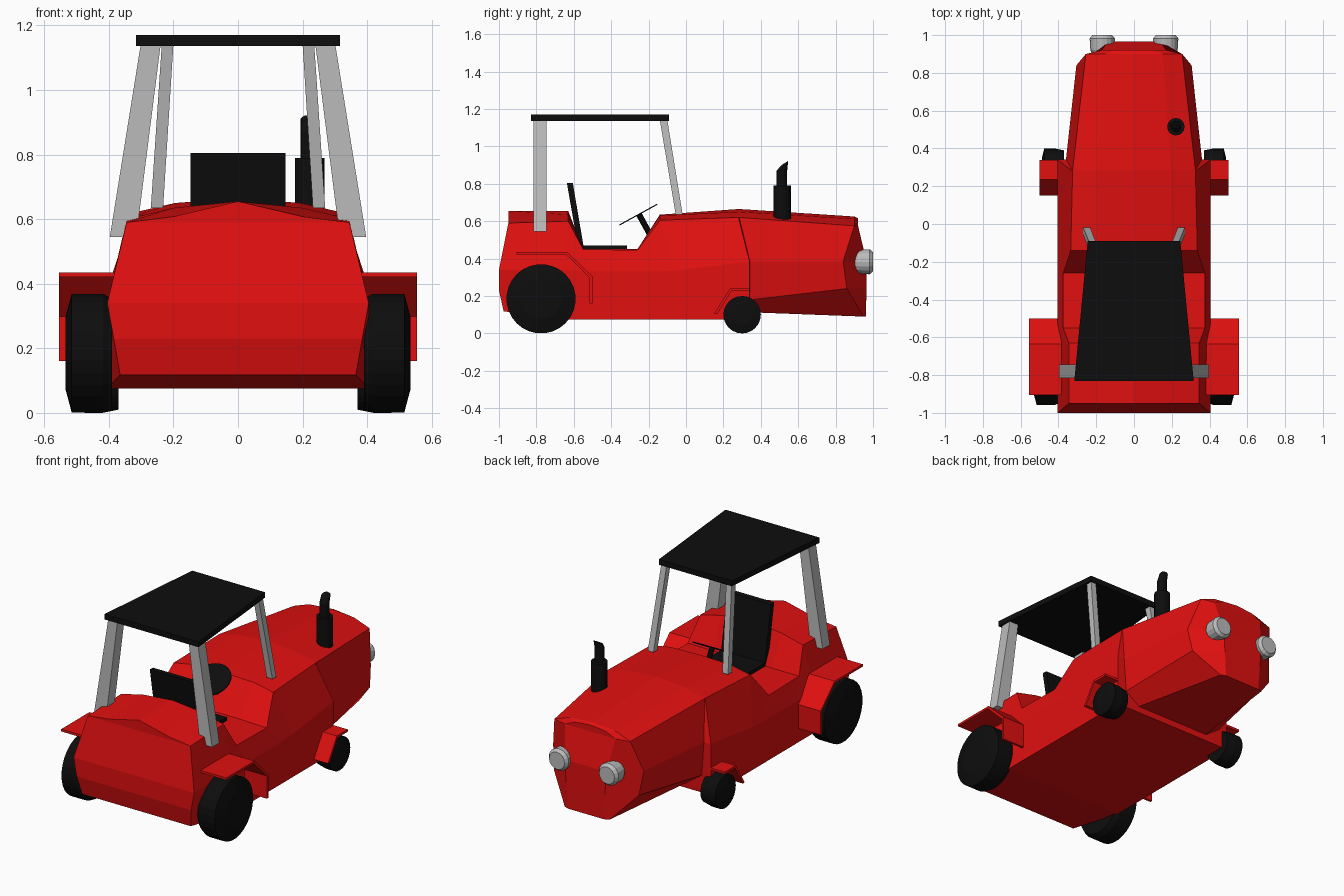
import bpy, bmesh, math
from mathutils import Vector

if "Cube" in bpy.data.objects:
    bpy.data.objects.remove(bpy.data.objects["Cube"])


def material(name, rgb):
    m = bpy.data.materials.new(name)
    m.diffuse_color = (*rgb, 1)
    m.use_nodes = True
    m.node_tree.nodes["Principled BSDF"].inputs["Base Color"].default_value = m.diffuse_color
    return m


RED = material("red paint", (0.75, 0.005, 0.005))
BLACK = material("black", (0.004, 0.004, 0.004))
GREY = material("grey metal", (0.5, 0.5, 0.5))


def make(name, verts, faces, mat):
    bm = bmesh.new()
    vs = [bm.verts.new(v) for v in verts]
    for f in faces:
        bm.faces.new([vs[i] for i in f])
    bmesh.ops.recalc_face_normals(bm, faces=bm.faces)
    me = bpy.data.meshes.new(name)
    bm.to_mesh(me)
    bm.free()
    me.materials.append(mat)
    ob = bpy.data.objects.new(name, me)
    bpy.context.collection.objects.link(ob)
    return ob


def loft(name, rings, mat, caps=None):
    """Skin equal-length closed rings; caps are faces given in ring indices."""
    n = len(rings[0])
    caps = caps or [list(range(n))]
    faces = [[k * n + i, k * n + (i + 1) % n, (k + 1) * n + (i + 1) % n, (k + 1) * n + i]
             for k in range(len(rings) - 1) for i in range(n)]
    last = (len(rings) - 1) * n
    faces += [list(c) for c in caps] + [[last + i for i in c] for c in caps]
    return make(name, [v for r in rings for v in r], faces, mat)


def lathe(name, origin, axis, profile, mat, n=20):
    """Revolve (distance, radius) pairs around an axis."""
    axis = Vector(axis).normalized()
    u = axis.orthogonal().normalized()
    w = axis.cross(u)
    rings = [[Vector(origin) + axis * t + (u * math.cos(a) + w * math.sin(a)) * r
              for a in (2 * math.pi * i / n for i in range(n))] for t, r in profile]
    return loft(name, rings, mat)


def prism(name, yz, x0, x1, mat):
    """Extrude a side profile across x."""
    return loft(name, [[(x, y, z) for y, z in yz] for x in (x0, x1)], mat)


def rect(x0, x1, y0, y1, z):
    return [(x0, y0, z), (x1, y0, z), (x1, y1, z), (x0, y1, z)]


# Body: y top/mid/bottom, z centre/inner, then (half width, z) of shoulder, middle, lower, bottom
sections = [
    (-.95, -1.0, -.975, .655, .608, .345, .59, .405, .34, .385, .23, .365, .118),
    (-.63, -.66, -.63, .655, .635, .345, .60, .405, .34, .405, .20, .405, .075),
    (-.55, -.50, -.50, .45, .45, .375, .45, .405, .33, .405, .20, .405, .075),
    (-.26, -.15, -.20, .45, .45, .375, .445, .405, .33, .405, .20, .405, .075),
    (-.14, -.06, -.10, .635, .63, .335, .605, .405, .335, .405, .20, .405, .075),
    (.28, .34, .34, .665, .65, .325, .62, .405, .385, .405, .20, .405, .075),
    (.285, .342, .342, .665, .65, .325, .62, .36, .385, .345, .18, .25, .113),
    (.90, .84, .95, .625, .612, .255, .575, .305, .385, .285, .24, .15, .09),
    (.92, .965, .962, .615, .605, .17, .575, .14, .385, .13, .24, .12, .09),
]
rings = []
for yt, ym, yb, zc, za, ws, zs, wm, zm, wl, zl, wb, zb in sections:
    half = [(min(.2, ws * .6), yt, za), (ws, yt, zs), (wm, ym, zm),
            (wl, ym + (.02 if yb > .9 and wm > .2 else 0), zl), (wb, yb, zb)]
    rings.append([(0, yt, zc)] + half + [(-x, y, z) for x, y, z in reversed(half)])
caps = [(0, 1, 10)] + [(i, i + 1, 10 - i, 11 - i) for i in range(1, 5)]
loft("body", rings, RED, caps)

for s, side in ((1, "right"), (-1, "left")):
    # Wheels
    lathe(side + "_big_wheel", (s * .39, -.775, .185), (s, 0, 0),
          [(0, .17), (.028, .185), (.125, .185), (.145, .11)], BLACK, 28)
    lathe(side + "_small_wheel", (s * .37, .30, .1), (s, 0, 0),
          [(0, .09), (.05, .1), (.105, .1), (.116, .055)], BLACK, 24)
    # Bent sheet fenders
    prism(side + "_big_fender",
          [(-.905, .435), (-.635, .435), (-.5, .305), (-.5, .16),
           (-.515, .16), (-.515, .298), (-.641, .421), (-.905, .421)], s * .375, s * .555, RED)
    prism(side + "_small_fender",
          [(.15, .105), (.235, .24), (.34, .24), (.34, .226), (.243, .226), (.168, .105)],
          s * .39, s * .5, RED)
    # Canopy posts
    loft(side + "_wide_post", [rect(s * .315, s * .397, -.815, -.745, .545),
                               rect(s * .24, s * .302, -.815, -.745, 1.137)], GREY)
    loft(side + "_slim_post", [rect(s * .232, s * .27, -.055, -.018, .635),
                               rect(s * .2, s * .236, -.14, -.1, 1.142)], GREY)
    # Headlamps
    lathe(side + "_headlamp", (s * .168, 0, .383), (0, 1, 0),
          [(.87, .035), (.92, .063), (.982, .067), (1.0, .052)], GREY, 16)

# Canopy roof
loft("canopy_roof", [[(-.316, -.83, z), (.316, -.83, z), (.245, -.09, z), (-.245, -.09, z)]
                     for z in (1.137, 1.17)], BLACK)

# Seat
prism("seat_cushion", [(-.57, .445), (-.315, .445), (-.315, .47), (-.57, .47)], -.147, .147, BLACK)
prism("seat_back", [(-.575, .45), (-.545, .45), (-.605, .803), (-.637, .805)], -.147, .147, BLACK)

# Steering wheel and column
lathe("steering_wheel", (0, -.255, .635), (0, -.48, .877), [(-.003, .115), (.003, .115)], BLACK, 24)
lathe("steering_column", (0, -.185, .515), (0, -.48, .877), [(0, .016), (.137, .016)], BLACK, 10)

# Exhaust: wide muffler and slanted outlet pipe
lathe("muffler", (.222, .515, .59), (0, 0, 1), [(0, .046), (.2, .046)], BLACK, 16)
pipe = lathe("exhaust_pipe", (.222, .513, .78), (0, 0, 1), [(0, .028), (.09, .028), (.13, .028)], BLACK, 14)
for v in pipe.data.vertices:
    if v.co.z > .9:
        v.co.z += (v.co.y - .513) * .45
        v.co.y = .527 + (v.co.y - .513) * .7
